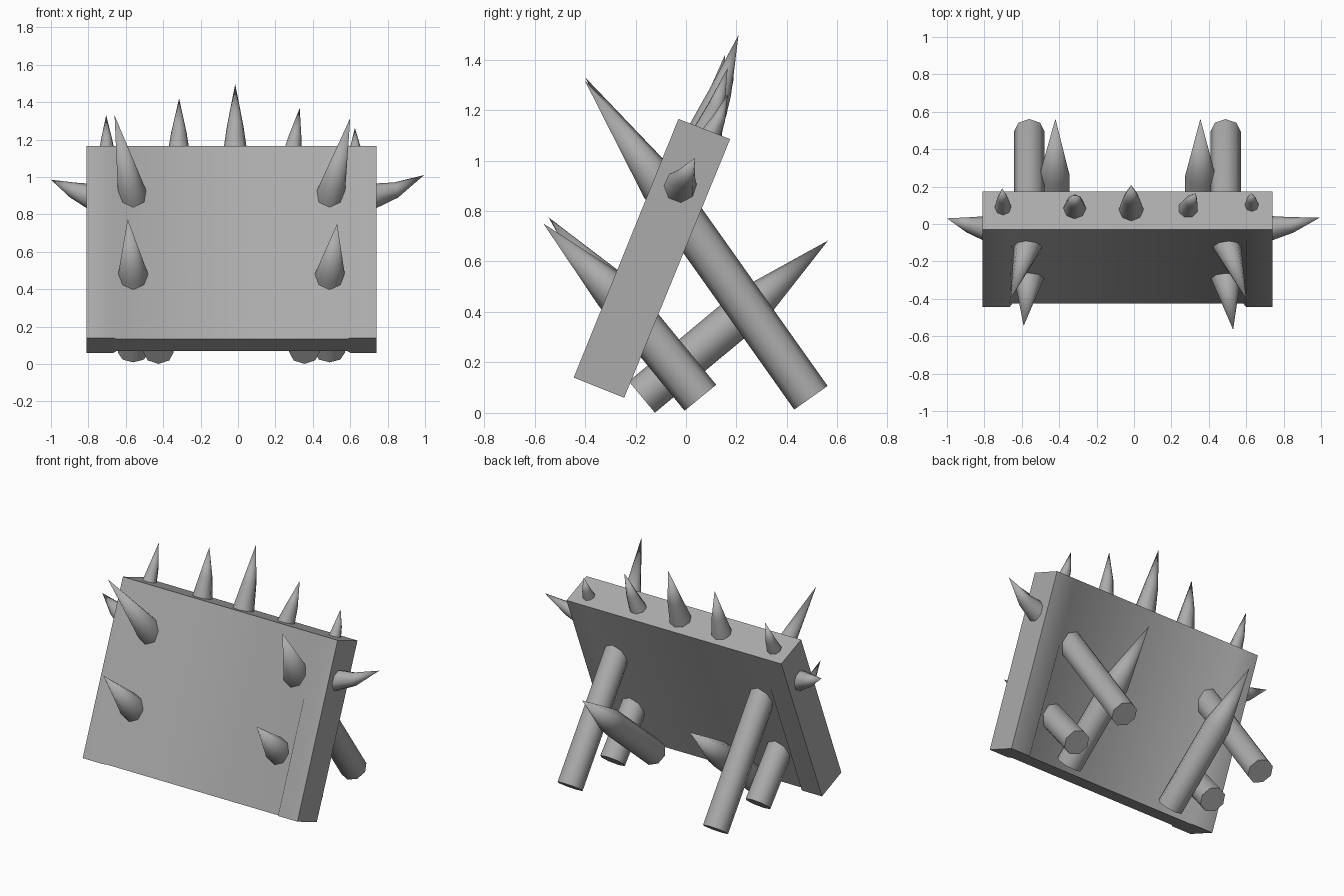
import bpy, bmesh, math
from mathutils import Vector

if "Cube" in bpy.data.objects:
    bpy.data.objects.remove(bpy.data.objects["Cube"])

CX = -0.035  # symmetry plane of the barricade
grey = bpy.data.materials.new("dark_grey")
grey.diffuse_color = (0.41, 0.41, 0.41, 1)
grey.use_nodes = True
grey.node_tree.nodes["Principled BSDF"].inputs["Base Color"].default_value = grey.diffuse_color


def finish(name, bm, angle):
    bmesh.ops.recalc_face_normals(bm, faces=bm.faces)
    me = bpy.data.meshes.new(name)
    bm.to_mesh(me)
    bm.free()
    me.materials.append(grey)
    ob = bpy.data.objects.new(name, me)
    bpy.context.collection.objects.link(ob)
    bpy.ops.object.select_all(action='DESELECT')
    ob.select_set(True)
    bpy.context.view_layer.objects.active = ob
    bpy.ops.object.shade_smooth_by_angle(angle=math.radians(angle))


def spike(name, rings, tip, sides=8):
    """Rings of (centre, radius) closed by a flat base and a point."""
    bm = bmesh.new()
    pts = [Vector(p) for p, r in rings] + [Vector(tip)]
    # all rings share the direction of the first segment, so nothing twists
    q = (pts[1] - pts[0]).to_track_quat('Z', 'Y')
    loops = []
    for p, (_, r) in zip(pts, rings):
        loops.append([bm.verts.new(p + q @ Vector((r * math.cos(math.tau * k / sides),
                                                   r * math.sin(math.tau * k / sides), 0)))
                      for k in range(sides)])
    apex = bm.verts.new(pts[-1])
    bm.faces.new(loops[0])
    for k in range(sides):
        j = (k + 1) % sides
        for a, b in zip(loops, loops[1:]):
            bm.faces.new((a[k], a[j], b[j], b[k]))
        bm.faces.new((loops[-1][k], loops[-1][j], apex))
    finish(name, bm, 60)


# Leaning slab, thinned slightly along the middle of its lower edge
top = [(-0.03, 1.165), (0.175, 1.085)]
wide = [(-0.245, 0.06), (-0.445, 0.14)]
thin = [(-0.262, 0.069), (-0.425, 0.133)]
bm = bmesh.new()
cols = []
for x, low in ((-0.81, wide), (-0.665, wide), (-0.65, thin),
               (0.585, thin), (0.60, wide), (0.74, wide)):
    cols.append([bm.verts.new((x, y, z)) for y, z in top + low])
for a, b in zip(cols, cols[1:]):
    for k in range(4):
        j = (k + 1) % 4
        bm.faces.new((a[k], a[j], b[j], b[k]))
bm.faces.new(cols[0])
bm.faces.new(cols[-1])
finish("leaning_slab", bm, 60)

# Sharpened stakes: offset from centre, bottom, shoulder, left tip, right tip
R = 0.081
stakes = {
    "upper_stake": (0.525, (0.495, 0.06), (-0.10, 0.90), (-0.66, -0.40, 1.33), (0.60, -0.40, 1.315)),
    "lower_stake": (0.525, (0.057, 0.06), (-0.285, 0.478), (-0.59, -0.545, 0.775), (0.53, -0.565, 0.75)),
    "rear_stake": (0.39, (-0.175, 0.063), (0.26, 0.425), (-0.42, 0.563, 0.683), (0.355, 0.563, 0.683)),
}
for name, (off, foot, shoulder, tip_l, tip_r) in stakes.items():
    for side, s, tip in (("left", -1, tip_l), ("right", 1, tip_r)):
        x = CX + s * off
        spike(f"{name}_{side}", [((x, *foot), R), ((x, *shoulder), R)], tip)

# Spikes along the top edge: base x, base y, radius, tip
top_spikes = [
    (-0.70, 0.075, 0.049, (-0.705, 0.19, 1.33)),
    (-0.317, 0.075, 0.066, (-0.315, 0.155, 1.42)),
    (-0.015, 0.065, 0.071, (-0.015, 0.208, 1.497)),
    (0.285, 0.07, 0.058, (0.33, 0.165, 1.368)),
    (0.63, 0.09, 0.042, (0.625, 0.165, 1.262)),
]
for i, (x, y, r, tip) in enumerate(top_spikes):
    base = Vector((x, y, 1.09))
    mid = base.lerp(Vector(tip), 0.45) + Vector((0, 0.008, 0))
    spike(f"top_spike_{i + 1}", [(base, r), (mid, r * 0.62)], tip)

# Curved side spikes
for side, x, mx, tip in (("left", -0.78, -0.885, (-1.0, 0.03, 0.985)),
                         ("right", 0.71, 0.845, (0.995, 0.035, 1.01))):
    spike(f"side_spike_{side}", [((x, -0.025, 0.895), 0.07),
                                 ((mx, -0.005, 0.93), 0.042)], tip)
